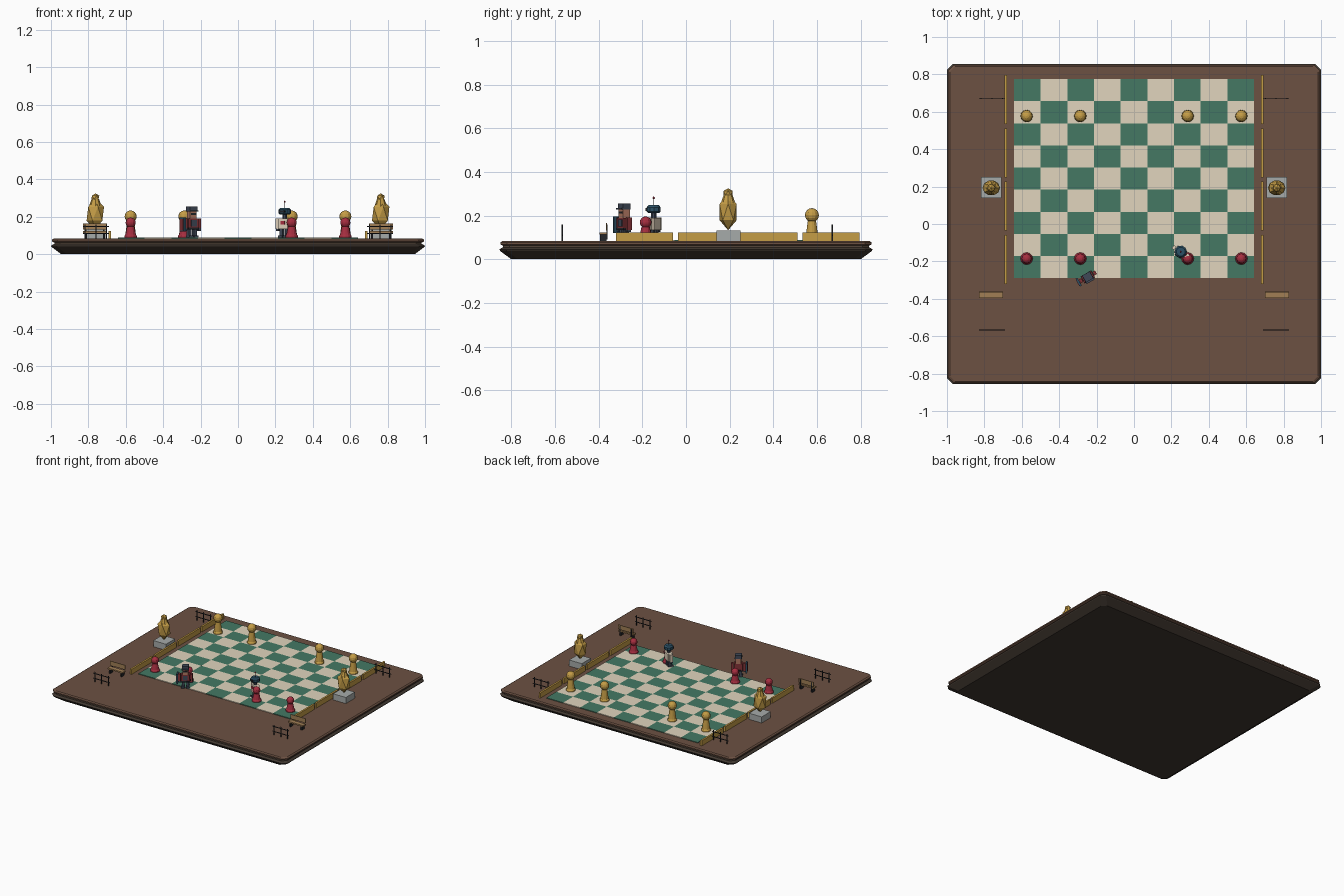
import bpy, bmesh, math
from mathutils import Matrix, Vector

if "Cube" in bpy.data.objects:
    bpy.data.objects.remove(bpy.data.objects["Cube"])

mats = {}
def mat(name, rgb):
    m = bpy.data.materials.new(name)
    m.diffuse_color = tuple((c / 255) ** 2.2 for c in rgb) + (1,)
    m.use_nodes = True
    m.node_tree.nodes["Principled BSDF"].inputs["Base Color"].default_value = m.diffuse_color
    mats[name] = m
for n, c in dict(brown=(108, 82, 68), dark=(66, 58, 51), edge=(84, 71, 60), green=(70, 120, 100),
                 cream=(224, 212, 188), gold=(196, 156, 72), red=(165, 50, 66), stone=(165, 170, 168),
                 wood=(160, 126, 86), iron=(40, 42, 46), slate=(66, 74, 88), maroon=(130, 54, 58),
                 blue=(48, 82, 102), ivory=(226, 210, 188), skin=(176, 120, 98)).items():
    mat(n, c)

def finish(bm, name, color, M=Matrix()):
    bmesh.ops.transform(bm, matrix=M, verts=bm.verts)
    bmesh.ops.recalc_face_normals(bm, faces=bm.faces)
    me = bpy.data.meshes.new(name)
    bm.to_mesh(me)
    bm.free()
    me.materials.append(mats[color])
    ob = bpy.data.objects.new(name, me)
    bpy.context.collection.objects.link(ob)
    return ob

def add_box(bm, c, s):
    bmesh.ops.create_cube(bm, size=1, matrix=Matrix.Translation(c) @ Matrix.Diagonal((*s, 1)))

def box(name, color, c, s, M=Matrix()):
    bm = bmesh.new()
    add_box(bm, c, s)
    return finish(bm, name, color, M)

def loft(rings, bm):
    # join stacked rings of points and cap both ends
    vs = [[bm.verts.new(p) for p in r] for r in rings]
    n = len(vs[0])
    for a, b in zip(vs, vs[1:]):
        for i in range(n):
            bm.faces.new((a[i], a[(i + 1) % n], b[(i + 1) % n], b[i]))
    bm.faces.new(vs[0][::-1])
    bm.faces.new(vs[-1])

def lathe(name, color, profile, loc, seg=12, M=Matrix()):
    bm = bmesh.new()
    loft([[Vector(loc) + Vector((r * math.cos(2 * math.pi * i / seg), r * math.sin(2 * math.pi * i / seg), z))
           for i in range(seg)] for r, z in profile], bm)
    return finish(bm, name, color, M)

def slab(name, color, levels, k=0.03):
    # stacked rectangles with cut corners
    bm = bmesh.new()
    loft([[(x - k, -y, z), (x, -y + k, z), (x, y - k, z), (x - k, y, z),
           (-x + k, y, z), (-x, y - k, z), (-x, -y + k, z), (-x + k, -y, z)] for x, y, z in levels], bm)
    return finish(bm, name, color)

def ico(name, color, c, s):
    bm = bmesh.new()
    bmesh.ops.create_icosphere(bm, subdivisions=1, radius=1,
                               matrix=Matrix.Translation(c) @ Matrix.Diagonal((*s, 1)))
    return finish(bm, name, color)

# plinth
slab("plinth_lower", "dark", [(.945, .80, 0), (.996, .852, .038), (1, .855, .045), (.985, .842, .054)])
slab("plinth_groove", "edge", [(.982, .838, .05), (.982, .838, .064)])
slab("plinth_top", "brown", [(.982, .838, .062), (.995, .85, .068), (.995, .85, .077), (.985, .842, .084)])

# board tiles
Z = .084
for name, parity in (("green_tiles", 0), ("cream_tiles", 1)):
    bm = bmesh.new()
    for i in range(9):
        for j in range(9):
            if (i + j) % 2 == parity:
                add_box(bm, ((i - 4) * .1427, .2425 + (j - 4) * .1183, Z + .002), (.1427, .1183, .006))
    finish(bm, name, parity and "cream" or "green")

# pawns
def pawn(name, color, x, y, k, h):
    prof = [(.033, 0), (.033, .01), (.028, .018), (.019, h - 2 * k + .005)]
    lathe(name + "_body", color, prof, (x, y, Z + .004))
    bm = bmesh.new()
    bmesh.ops.create_uvsphere(bm, u_segments=12, v_segments=8, radius=k,
                              matrix=Matrix.Translation((x, y, Z + .004 + h - k)))
    finish(bm, name + "_head", color)
for x in (-.574, -.287, .287, .574):
    pawn("gold_pawn", "gold", x, .577, .032, .146)
    pawn("red_pawn", "red", x, -.185, .027, .108)

for s in (-1, 1):
    # side rails
    for i in range(4):
        box("side_rail", "gold", (s * .685, -.19 + i * .285, Z + .019), (.014, .262, .04))
    # statue on pedestal
    box("pedestal", "stone", (s * .763, .195, Z + .023), (.108, .11, .048))
    ico("statue_body", "gold", (s * .763, .193, .216), (.052, .046, .083))
    lathe("statue_neck", "gold", [(.034, .255), (.02, .295)], (s * .763, .193, 0), 8)
    ico("statue_head", "gold", (s * .763, .193, .304), (.024, .024, .021))
    # bench
    bx = s * .765
    box("bench_seat", "wood", (bx, -.379, .118), (.128, .034, .01))
    box("bench_back", "wood", (bx, -.364, .148), (.128, .005, .034))
    for d in (-1, 1):
        box("bench_leg", "iron", (bx + d * .048, -.379, .1), (.012, .03, .034))
        box("bench_back_post", "iron", (bx + d * .048, -.362, .125), (.008, .004, .07))
    # fences in front and behind
    for y in (-.567, .67):
        bm = bmesh.new()
        for d in (-1, 0, 1):
            add_box(bm, (s * .76 + d * .058, y, Z + .036), (.005, .005, .08))
        for z in (.11, .148):
            add_box(bm, (s * .76, y, z), (.14, .004, .005))
        finish(bm, "fence", "iron")

# figures
def figure(name, x, y, ang, legs, torso, arms):
    M = Matrix.Translation((x, y, Z + .004)) @ Matrix.Rotation(math.radians(ang), 4, 'Z')
    for s in (-1, 1):
        box(name + "_foot", legs, (s * .016, -.005, .006), (.024, .036, .012), M)
        box(name + "_leg", legs, (s * .016, 0, .028), (.018, .022, .04), M)
        box(name + "_arm", arms, (s * .042, 0, .075), (.016, .022, .056), M)
        box(name + "_hand", legs, (s * .042, -.002, .044), (.014, .018, .014), M)
    box(name + "_torso", torso, (0, 0, .074), (.062, .04, .056), M)
    return M

# capped guard with shield
M = figure("guard", -.247, -.283, 30, "slate", "maroon", "maroon")
box("guard_chest_plate", "slate", (0, -.021, .078), (.034, .006, .034), M)
box("guard_belt", "iron", (0, 0, .05), (.065, .043, .01), M)
box("guard_head", "skin", (0, 0, .122), (.04, .036, .04), M)
box("guard_visor", "iron", (0, -.018, .126), (.032, .006, .01), M)
box("guard_cap_brim", "slate", (0, -.005, .144), (.05, .05, .006), M)
box("guard_cap", "slate", (0, 0, .157), (.046, .042, .022), M)
box("guard_shield", "blue", (-.056, 0, .07), (.01, .048, .074), M)
box("guard_shield_face", "maroon", (-.062, 0, .07), (.004, .038, .062), M)

# robot with antenna
M = figure("robot", .25, -.148, -32, "slate", "ivory", "ivory")
box("robot_chest_panel", "red", (0, -.021, .08), (.026, .005, .018), M)
lathe("robot_neck", "slate", [(.012, .1), (.012, .128)], (0, 0, 0), 8, M)
lathe("robot_head", "blue", [(.026, .124), (.033, .13), (.033, .15), (.024, .16)], (0, 0, 0), 10, M)
box("robot_visor", "iron", (0, -.029, .14), (.038, .008, .012), M)
lathe("robot_antenna", "iron", [(.002, .158), (.002, .19)], (0, 0, 0), 6, M)
lathe("robot_antenna_tip", "red", [(.002, .187), (.006, .193), (.002, .199)], (0, 0, 0), 6, M)
